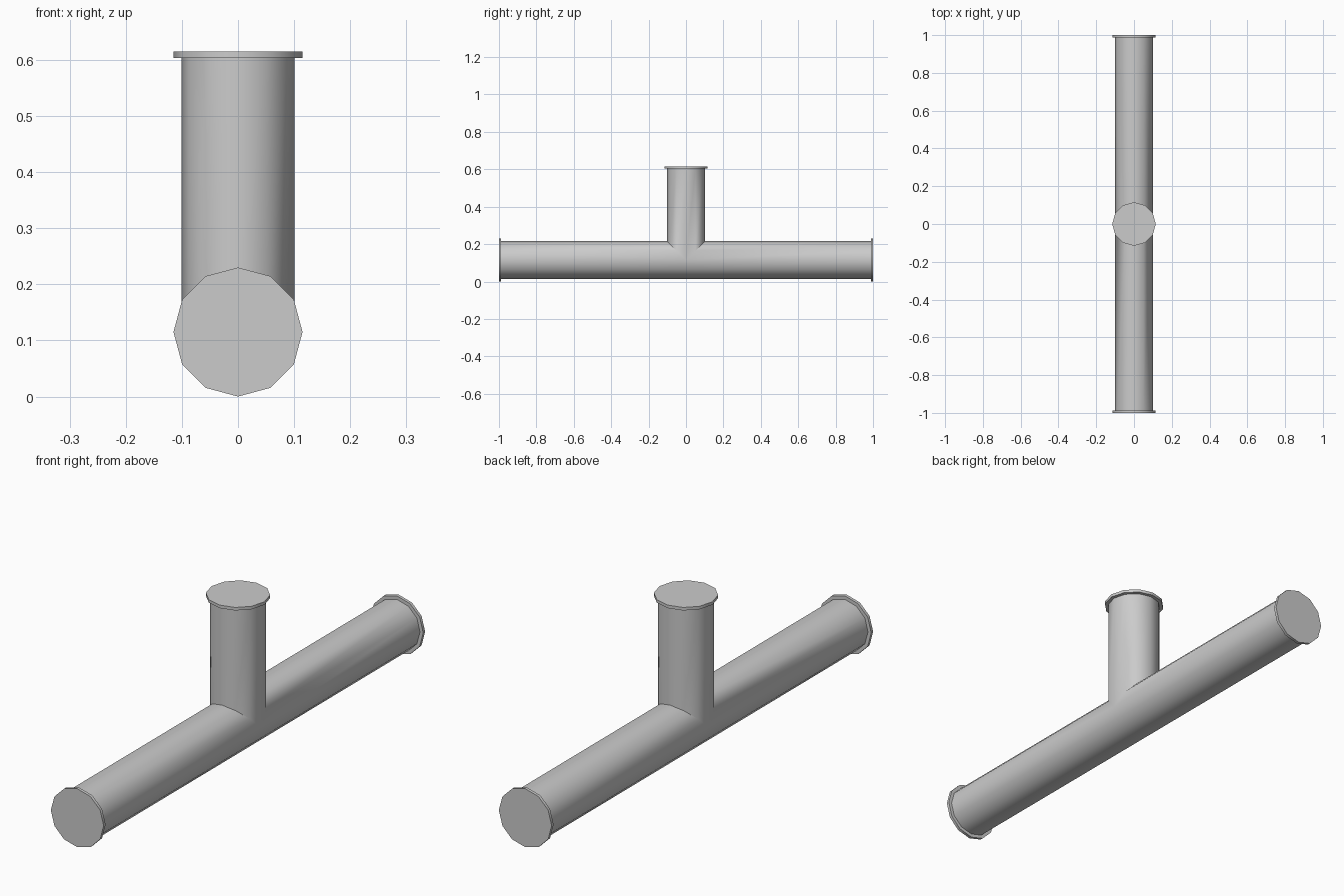
import bpy, bmesh, math
from mathutils import Vector, Matrix

cube = bpy.data.objects.get("Cube")
if cube:
    bpy.data.objects.remove(cube)

SIDES = 12
PIPE_R, FLANGE_R, FLANGE_T = 0.101, 0.115, 0.012
AXIS_Z = FLANGE_R
HALF, TOP = 1.0, 0.615

grey = bpy.data.materials.new("pipe_grey")
grey.use_nodes = True
colour = (0.6, 0.6, 0.6, 1)
grey.diffuse_color = colour
grey.node_tree.nodes["Principled BSDF"].inputs["Base Color"].default_value = colour


def finish(bm, name):
    bmesh.ops.recalc_face_normals(bm, faces=bm.faces)
    mesh = bpy.data.meshes.new(name)
    bm.to_mesh(mesh)
    bm.free()
    mesh.materials.append(grey)
    obj = bpy.data.objects.new(name, mesh)
    bpy.context.collection.objects.link(obj)
    bpy.ops.object.select_all(action='DESELECT')
    obj.select_set(True)
    bpy.context.view_layer.objects.active = obj
    bpy.ops.object.shade_smooth_by_angle(angle=math.radians(40))
    return obj


def bridge(bm, start, end):
    a = [bm.verts.new(p) for p in start]
    b = [bm.verts.new(p) for p in end]
    for i in range(SIDES):
        j = (i + 1) % SIDES
        bm.faces.new((a[i], a[j], b[j], b[i]))


# Tee body: three legs meeting on mitred rings
bm = bmesh.new()
circle = [(PIPE_R * math.cos(2 * math.pi * i / SIDES),
           PIPE_R * math.sin(2 * math.pi * i / SIDES)) for i in range(SIDES)]
for side in (-1, 1):
    bridge(bm,
           [(x, side * max(z, 0), AXIS_Z + z) for x, z in circle],
           [(x, side * (HALF - FLANGE_T / 2), AXIS_Z + z) for x, z in circle])
bridge(bm,
       [(x, y, AXIS_Z + abs(y)) for x, y in circle],
       [(x, y, TOP - FLANGE_T / 2) for x, y in circle])
bmesh.ops.remove_doubles(bm, verts=bm.verts, dist=0.0001)
finish(bm, "tee_pipe")


# Closed flange plates on the three ends
def flange(name, centre, direction):
    bm = bmesh.new()
    turn = Vector(direction).to_track_quat('Z', 'Y').to_matrix().to_4x4()
    bmesh.ops.create_cone(bm, cap_ends=True, segments=SIDES, radius1=FLANGE_R,
                          radius2=FLANGE_R, depth=FLANGE_T,
                          matrix=Matrix.Translation(centre) @ turn)
    finish(bm, name)


inset = HALF - FLANGE_T / 2
flange("front_flange", (0, -inset, AXIS_Z), (0, -1, 0))
flange("back_flange", (0, inset, AXIS_Z), (0, 1, 0))
flange("top_flange", (0, 0, TOP - FLANGE_T / 2), (0, 0, 1))
